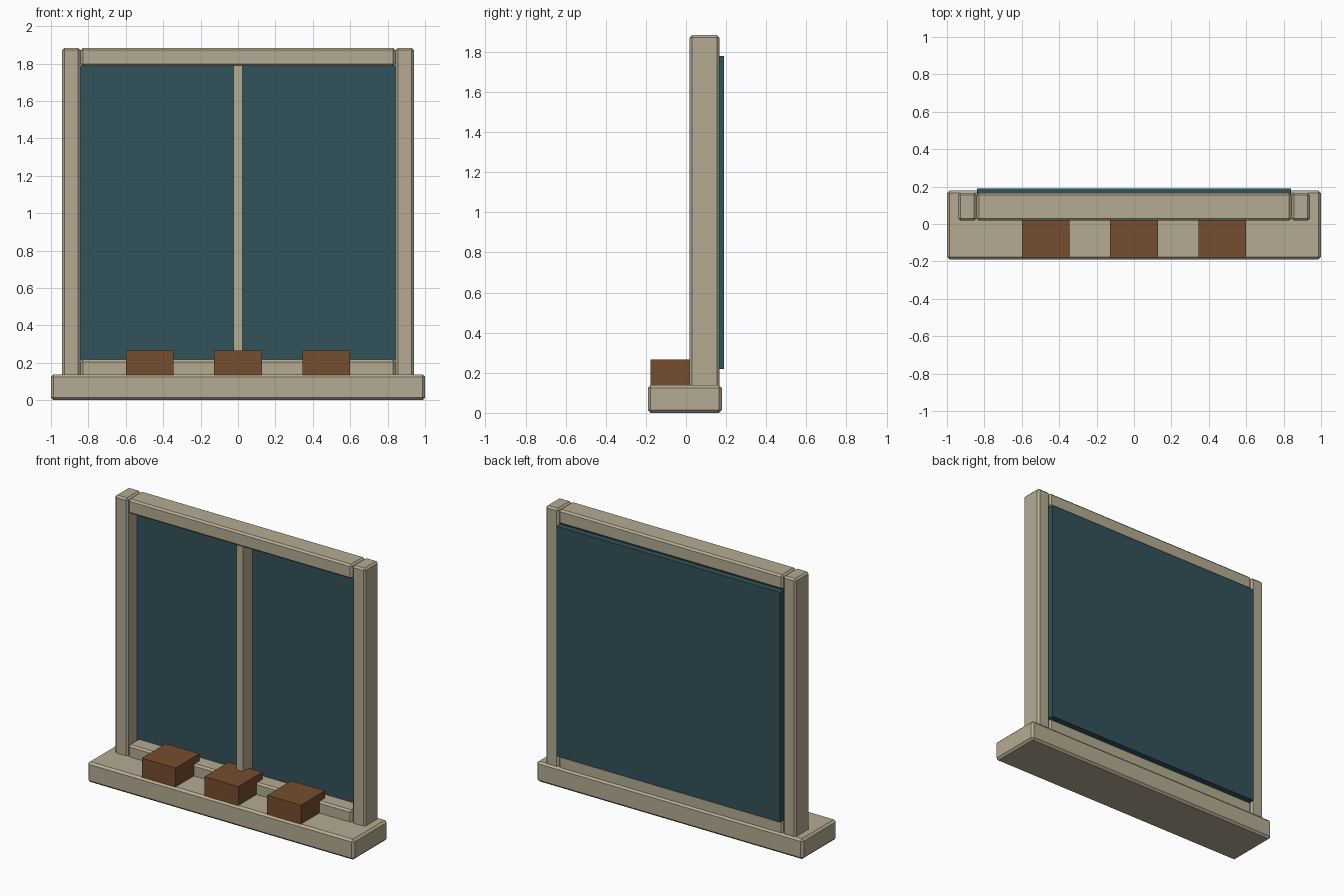
import bpy

if "Cube" in bpy.data.objects:
    bpy.data.objects.remove(bpy.data.objects["Cube"])


def material(name, color):
    mat = bpy.data.materials.new(name)
    mat.diffuse_color = (*color, 1)
    mat.use_nodes = True
    mat.node_tree.nodes["Principled BSDF"].inputs["Base Color"].default_value = mat.diffuse_color
    return mat


FRAME = material("painted_wood", (0.46, 0.41, 0.29))
GLASS = material("dark_glass", (0.032, 0.084, 0.105))
CLAY = material("terracotta", (0.18, 0.074, 0.029))


def box(name, x, y, z, mat, bevel=0.0):
    """Box from (min, max) ranges, optionally with a flat chamfer."""
    bpy.ops.mesh.primitive_cube_add(
        size=1, location=[(a + b) / 2 for a, b in (x, y, z)])
    ob = bpy.context.object
    ob.name = name
    ob.scale = [b - a for a, b in (x, y, z)]
    bpy.ops.object.transform_apply(location=False, rotation=False, scale=True)
    ob.data.materials.append(mat)
    if bevel:
        mod = ob.modifiers.new("chamfer", 'BEVEL')
        mod.width = bevel
        mod.segments = 1
    return ob


DEPTH = (0.018, 0.167)

# Sill
box("sill", (-1, 1), (-0.19, 0.179), (0, 0.138), FRAME, 0.014)

# Side jambs
for side, x in (("left", (-0.94, -0.843)), ("right", (0.843, 0.94))):
    box(side + "_jamb", x, DEPTH, (0.125, 1.884), FRAME, 0.012)

# Top and bottom rails
for name, z in (("bottom_rail", (0.12, 0.217)), ("top_rail", (1.786, 1.884))):
    box(name, (-0.841, 0.841), DEPTH, z, FRAME, 0.012)

# Centre mullion
box("mullion", (-0.025, 0.025), (0.018, 0.13), (0.21, 1.79), FRAME)

# Inner pane set in the frame, with a backing pane behind it
box("glass_pane", (-0.846, 0.846), (0.122, 0.15), (0.213, 1.79), GLASS)
box("backing_pane", (-0.84, 0.84), (0.145, 0.19), (0.22, 1.779), GLASS)

# Planter blocks on the sill
for i in range(3):
    cx = (i - 1) * 0.471
    box(f"planter_{i + 1}", (cx - 0.127, cx + 0.127), (-0.178, 0.08),
        (0.125, 0.266), CLAY)
